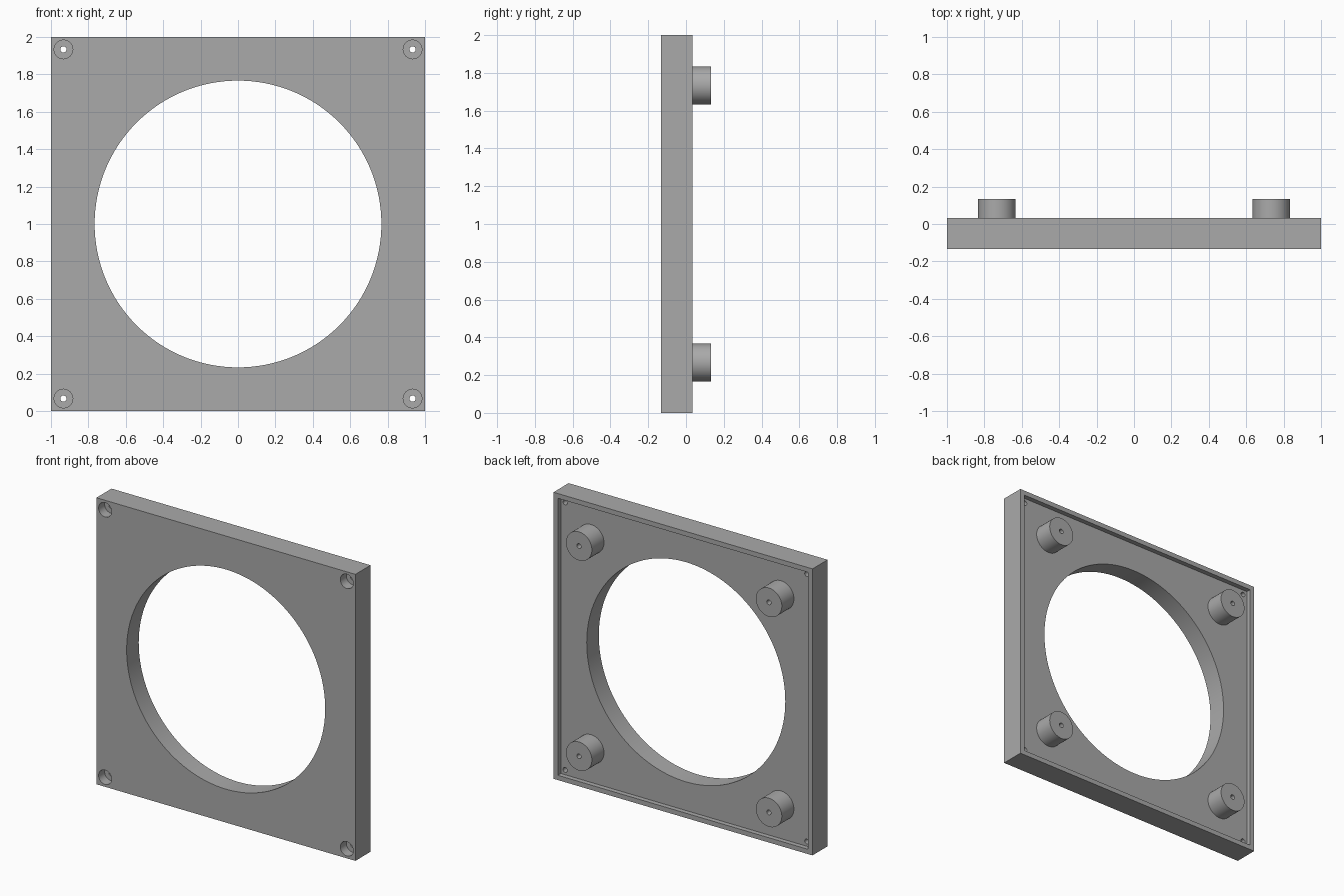
import bpy
from math import pi, radians

cube = bpy.data.objects.get("Cube")
if cube:
    bpy.data.objects.remove(cube, do_unlink=True)

U = 1 / 30                      # design unit: the plate is 60 x 60 x 5 units
FRONT, RIM, FLOOR, BOSS_TOP = -4 * U, U, 0, 4 * U

grey = bpy.data.materials.new("plain grey")
grey.use_nodes = True
grey.diffuse_color = (0.4, 0.4, 0.4, 1)
grey.node_tree.nodes["Principled BSDF"].inputs["Base Color"].default_value = (0.4, 0.4, 0.4, 1)


def finish(name):
    ob = bpy.context.object
    ob.name = name
    bpy.ops.object.transform_apply(location=False, rotation=True, scale=True)
    ob.data.materials.append(grey)
    return ob


def box(name, size, y0, y1):
    bpy.ops.mesh.primitive_cube_add(size=1, location=(0, (y0 + y1) / 2, 1))
    bpy.context.object.scale = (size, y1 - y0, size)
    return finish(name)


def cylinder(name, x, z, radius, y0, y1, sides=48):
    bpy.ops.mesh.primitive_cylinder_add(vertices=sides, radius=radius, depth=y1 - y0,
                                        location=(x, (y0 + y1) / 2, z),
                                        rotation=(pi / 2, 0, 0))
    return finish(name)


def cut(target, cutter):
    cutter.hide_render = True
    mod = target.modifiers.new("cut", 'BOOLEAN')
    mod.operation, mod.solver, mod.object = 'DIFFERENCE', 'EXACT', cutter
    bpy.context.view_layer.objects.active = target
    bpy.ops.object.modifier_apply(modifier=mod.name)
    bpy.data.objects.remove(cutter, do_unlink=True)


def smooth(ob):
    bpy.ops.object.select_all(action='DESELECT')
    ob.select_set(True)
    bpy.context.view_layer.objects.active = ob
    bpy.ops.object.shade_smooth_by_angle(angle=radians(30))


# Square plate with a shallow rear recess and a large round opening
plate = box("plate", 2, FRONT, RIM)
cut(plate, box("recess_cutter", 58 * U, FLOOR, 0.2))
cut(plate, cylinder("opening_cutter", 0, 1, 23 * U, -0.3, 0.3, 128))

corners = [(sx, sz) for sx in (-1, 1) for sz in (-1, 1)]

# Counterbored screw holes in the corners
for sx, sz in corners:
    x, z = sx * 28 * U, 1 + sz * 28 * U
    cut(plate, cylinder("screw_head_cutter", x, z, 1.5 * U, -0.3, FRONT + 2 * U))
    cut(plate, cylinder("screw_hole_cutter", x, z, 0.5 * U, -0.3, 0.3, 24))
smooth(plate)

# Round standoffs on the back, each with a blind pilot hole
for sx, sz in corners:
    x, z = sx * 22 * U, 1 + sz * 22 * U
    name = ("upper" if sz > 0 else "lower") + ("_left" if sx > 0 else "_right") + "_standoff"
    standoff = cylinder(name, x, z, 3 * U, FLOOR - 0.005, BOSS_TOP, 64)
    cut(standoff, cylinder("pilot_cutter", x, z, 0.5 * U, BOSS_TOP - 3 * U, 0.3, 24))
    smooth(standoff)
